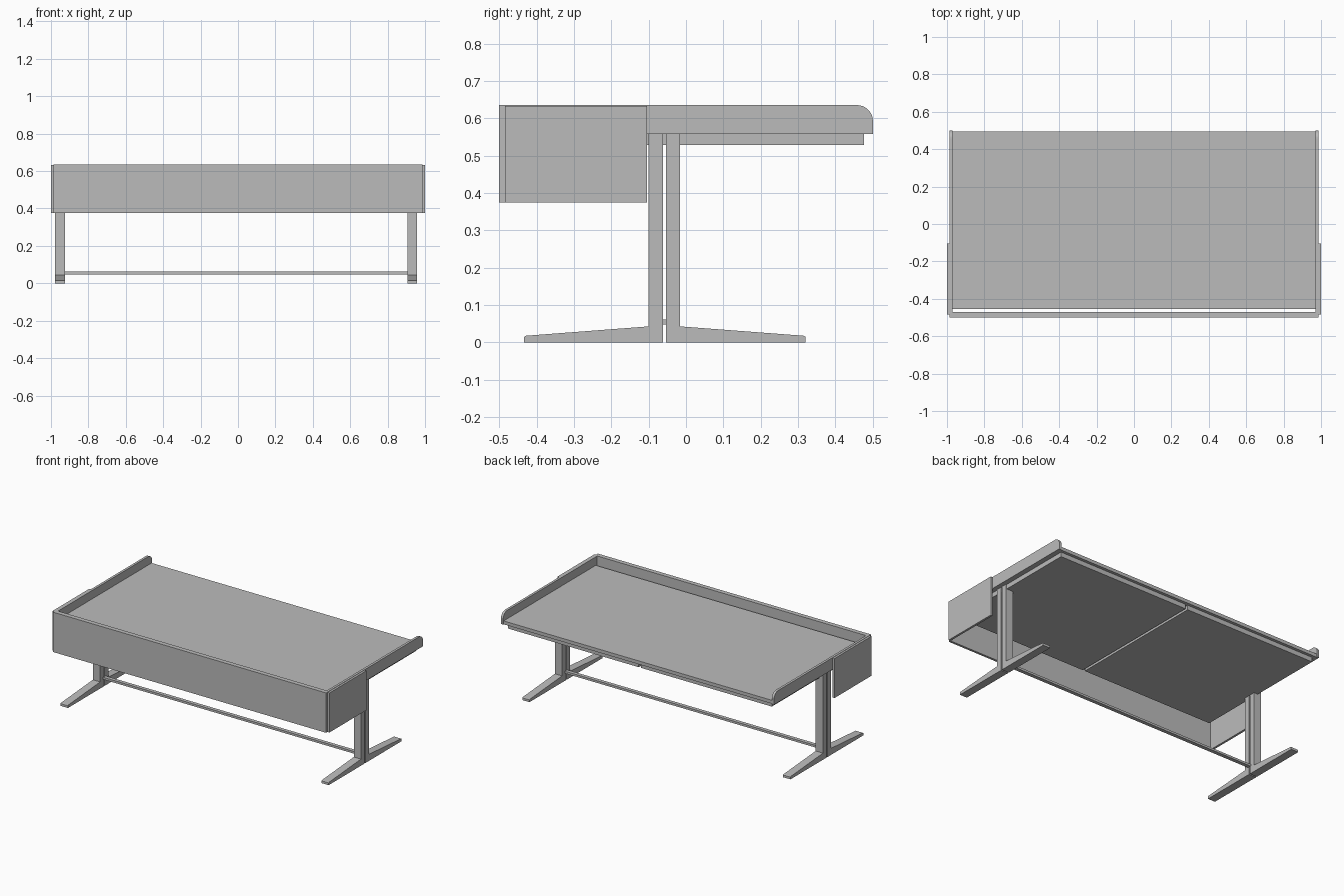
import bpy
import math

cube = bpy.data.objects.get("Cube")
if cube:
    bpy.data.objects.remove(cube, do_unlink=True)

grey = bpy.data.materials.new("mid_grey")
grey.use_nodes = True
grey.diffuse_color = (0.5, 0.5, 0.5, 1)
grey.node_tree.nodes["Principled BSDF"].inputs["Base Color"].default_value = (0.5, 0.5, 0.5, 1)


def extrude_profile(name, profile, x0, x1):
    """Extrude a closed (y, z) profile along x."""
    n = len(profile)
    verts = [(x, y, z) for x in (x0, x1) for y, z in profile]
    faces = [tuple(reversed(range(n))), tuple(range(n, 2 * n))]
    faces += [(i, (i + 1) % n, n + (i + 1) % n, n + i) for i in range(n)]
    mesh = bpy.data.meshes.new(name)
    mesh.from_pydata(verts, [], faces)
    mesh.materials.append(grey)
    obj = bpy.data.objects.new(name, mesh)
    bpy.context.collection.objects.link(obj)
    return obj


def box(name, x, y, z):
    profile = [(y[0], z[0]), (y[1], z[0]), (y[1], z[1]), (y[0], z[1])]
    return extrude_profile(name, profile, *x)


RAIL_BOTTOM, RAIL_TOP = 0.558, 0.635
PANEL_BOTTOM = 0.375

# Desk top and the two shallow drawers below it
box("desk_top", (-0.97, 0.97), (-0.455, 0.495), (RAIL_BOTTOM, 0.58))
for name, x in (("right_drawer", (-0.953, -0.008)), ("left_drawer", (0.008, 0.953))):
    box(name, x, (-0.455, 0.476), (0.528, RAIL_BOTTOM))

# Side rails with a rounded top corner at the back
radius = 0.042
corner = [(0.5 - radius + radius * math.cos(a), RAIL_TOP - radius + radius * math.sin(a))
          for a in (math.pi / 2 * i / 10 for i in range(11))]
rail = [(-0.485, RAIL_BOTTOM), (0.5, RAIL_BOTTOM)] + corner + [(-0.485, RAIL_TOP)]
extrude_profile("right_rail", rail, -0.986, -0.97)
extrude_profile("left_rail", rail, 0.97, 0.986)
box("front_rail", (-0.97, 0.97), (-0.485, -0.47), (RAIL_BOTTOM, RAIL_TOP))

# Deep panels wrapping the front
box("front_panel", (-0.986, 0.986), (-0.5, -0.485), (PANEL_BOTTOM, RAIL_TOP))
for name, x in (("right_panel", (-1, -0.986)), ("left_panel", (0.986, 1))):
    box(name, x, (-0.485, -0.104), (PANEL_BOTTOM, 0.633))

# Legs: each is a pair of L-shaped halves with a narrow slot between
front_half = [(-0.433, 0), (-0.062, 0), (-0.062, RAIL_BOTTOM), (-0.1, RAIL_BOTTOM),
              (-0.1, 0.043), (-0.428, 0.018), (-0.433, 0.015)]
back_half = [(-0.054, 0), (0.32, 0), (0.32, 0.015), (0.315, 0.018),
             (-0.016, 0.043), (-0.016, RAIL_BOTTOM), (-0.054, RAIL_BOTTOM)]
for side, x in (("right", (-0.978, -0.925)), ("left", (0.906, 0.958))):
    extrude_profile(side + "_leg_front_half", front_half, *x)
    extrude_profile(side + "_leg_back_half", back_half, *x)

# Stretcher bar between the legs
box("stretcher_bar", (-0.925, 0.906), (-0.07, -0.046), (0.048, 0.062))
